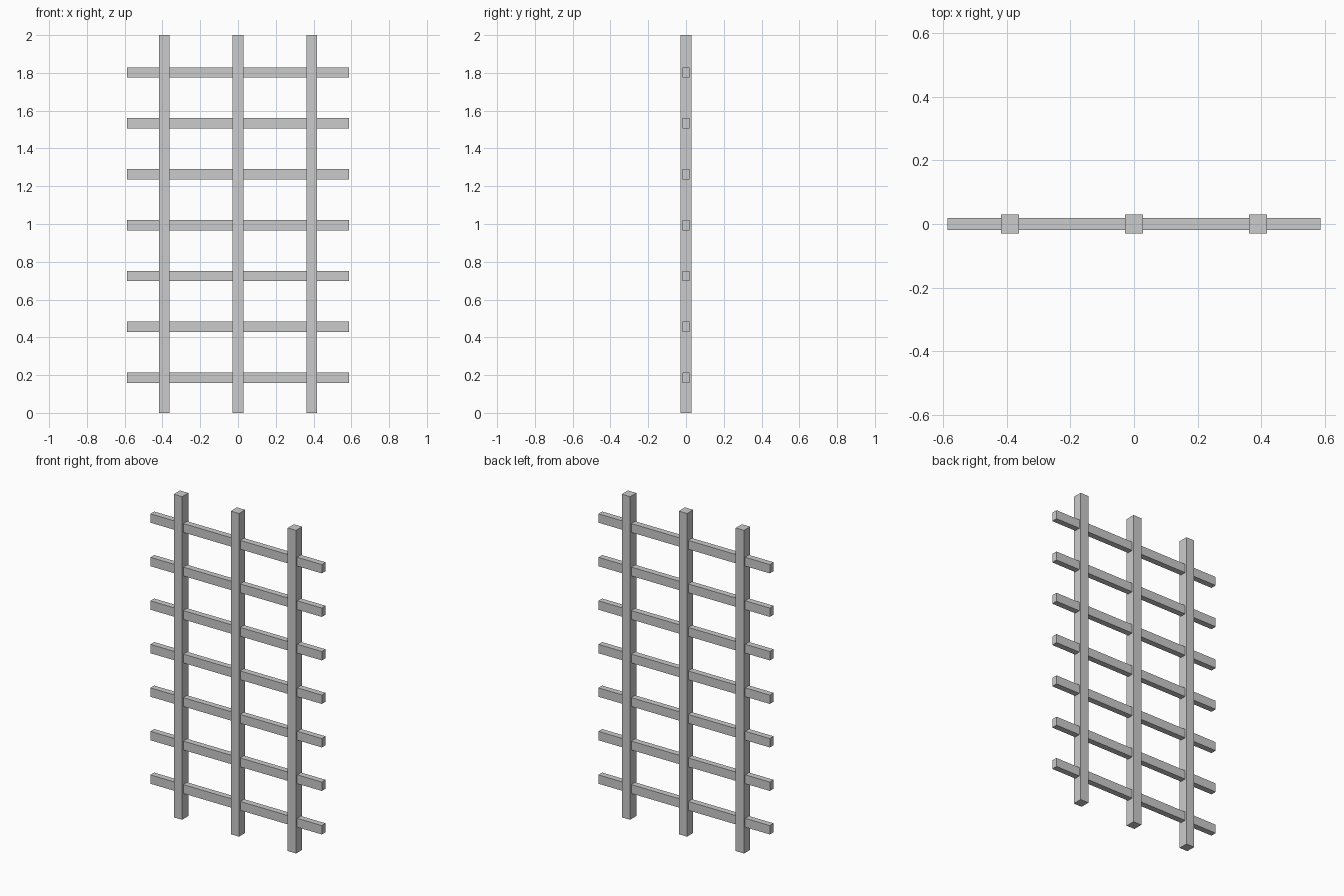
import bpy
import bmesh
from mathutils import Matrix, Vector

if "Cube" in bpy.data.objects:
    bpy.data.objects.remove(bpy.data.objects["Cube"])


def box(name, size, center):
    bm = bmesh.new()
    bmesh.ops.create_cube(bm, size=1, matrix=Matrix.Diagonal((*size, 1)))
    mesh = bpy.data.meshes.new(name)
    bm.to_mesh(mesh)
    bm.free()
    obj = bpy.data.objects.new(name, mesh)
    obj.location = Vector(center)
    bpy.context.collection.objects.link(obj)
    return obj


# Upright posts
for i, x in enumerate((-0.39, 0.0, 0.39)):
    box(f"upright_post_{i + 1}", (0.057, 0.06, 2.0), (x, 0, 1.0))

# Horizontal rails passing through the posts
for i in range(7):
    box(f"cross_rail_{i + 1}", (1.174, 0.037, 0.055), (0, 0, 0.186 + 0.2693 * i))
